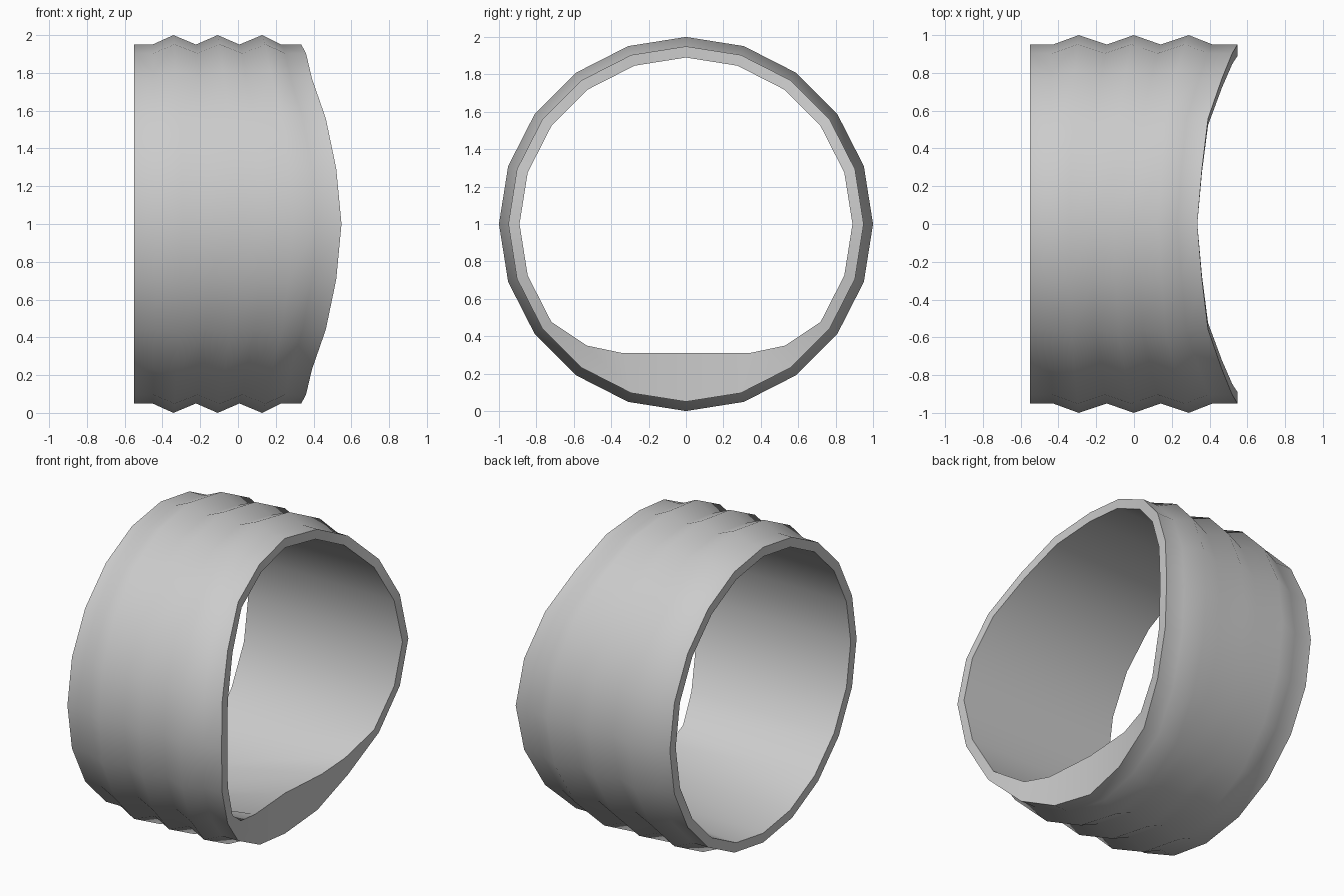
import bpy, bmesh, math

if "Cube" in bpy.data.objects:
    bpy.data.objects.remove(bpy.data.objects["Cube"])

SIDES = 20
LEFT = -0.55
# right-hand edge x, by step from top/bottom (0) to the side (5)
EDGE = [0.335, 0.36, 0.392, 0.465, 0.52, 0.548]
# ribbed outer profile: (fraction of band width, radius)
PROFILE = [(0, .95), (.11, .95), (.235, 1), (.37, .95), (.5, 1),
           (.63, .95), (.765, 1), (.88, .95), (1, .95)]
INNER = 0.89
# raised inner lip at the bottom of the right opening: step -> (y, z)
LIP = {0: (0, .31), 1: (.34, .31), 2: (.53, .35)}


def column(i):
    """Points around the wall section at side i: outer left to right, then inner."""
    a = 2 * math.pi * i / SIDES
    s, c = math.sin(a), math.cos(a)
    k = i % 10
    right = EDGE[min(k, 10 - k)]
    pts = [(LEFT + t * (right - LEFT), r * s, 1 + r * c) for t, r in PROFILE]
    y, z = INNER * s, 1 + INNER * c
    inner_right = (right, y, z)
    from_bottom = abs(i - SIDES // 2)
    if from_bottom in LIP:
        ly, lz = LIP[from_bottom]
        inner_right = (right, math.copysign(ly, s), lz)
    return pts + [inner_right, (LEFT, y, z)]


# ribbed band with shaped right opening
bm = bmesh.new()
cols = [[bm.verts.new(p) for p in column(i)] for i in range(SIDES)]
n = len(cols[0])
for i in range(SIDES):
    a, b = cols[i], cols[(i + 1) % SIDES]
    for j in range(n):
        m = (j + 1) % n
        bm.faces.new((a[j], a[m], b[m], b[j]))
bmesh.ops.recalc_face_normals(bm, faces=bm.faces)
mesh = bpy.data.meshes.new("ribbed_band")
bm.to_mesh(mesh)
bm.free()
band = bpy.data.objects.new("ribbed_band", mesh)
bpy.context.collection.objects.link(band)

# smooth wall, sharp rims
bpy.context.view_layer.objects.active = band
band.select_set(True)
bpy.ops.object.shade_smooth_by_angle(angle=math.radians(50))
